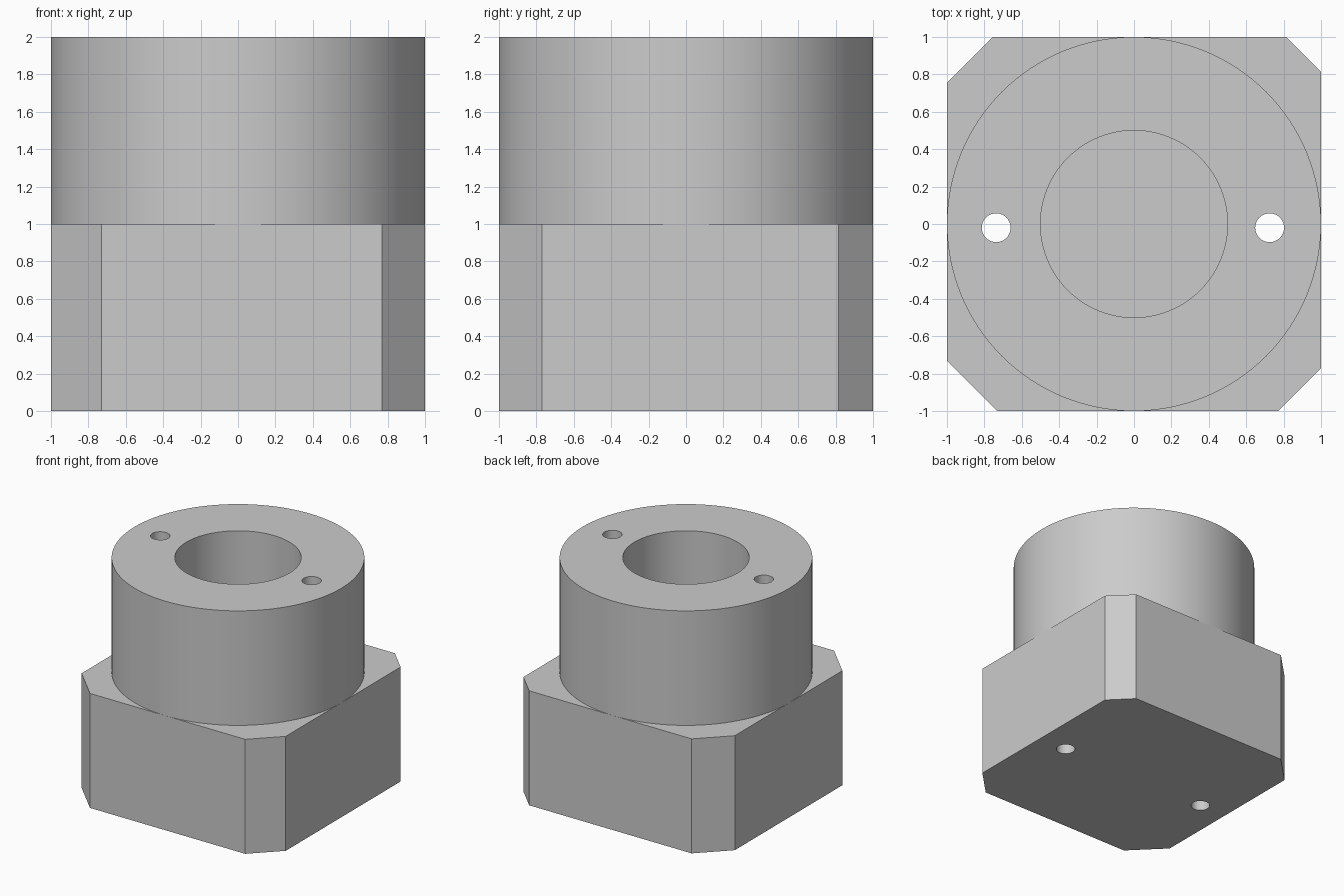
import bpy
import bmesh
from math import radians

cube = bpy.data.objects.get("Cube")
if cube:
    bpy.data.objects.remove(cube, do_unlink=True)

grey = bpy.data.materials.new("light grey")
grey.use_nodes = True
COLOUR = (0.6, 0.6, 0.6, 1)
grey.diffuse_color = COLOUR
grey.node_tree.nodes["Principled BSDF"].inputs["Base Color"].default_value = COLOUR


def cylinder(name, radius, bottom, top, x=0, y=0, sides=96):
    bpy.ops.mesh.primitive_cylinder_add(
        vertices=sides, radius=radius, depth=top - bottom,
        location=(x, y, (bottom + top) / 2))
    obj = bpy.context.object
    obj.name = name
    obj.data.materials.append(grey)
    return obj


def prism(name, outline, bottom, top):
    bm = bmesh.new()
    face = bm.faces.new([bm.verts.new((x, y, bottom)) for x, y in outline])
    side = bmesh.ops.extrude_face_region(bm, geom=[face])
    verts = [g for g in side["geom"] if isinstance(g, bmesh.types.BMVert)]
    bmesh.ops.translate(bm, verts=verts, vec=(0, 0, top - bottom))
    bmesh.ops.recalc_face_normals(bm, faces=bm.faces)
    mesh = bpy.data.meshes.new(name)
    bm.to_mesh(mesh)
    bm.free()
    obj = bpy.data.objects.new(name, mesh)
    bpy.context.collection.objects.link(obj)
    mesh.materials.append(grey)
    return obj


def drill(obj, cutters):
    bpy.ops.object.select_all(action="DESELECT")
    bpy.context.view_layer.objects.active = obj
    obj.select_set(True)
    for cutter in cutters:
        mod = obj.modifiers.new("drill", "BOOLEAN")
        mod.operation = "DIFFERENCE"
        mod.solver = "EXACT"
        mod.object = cutter
        bpy.ops.object.modifier_apply(modifier=mod.name)
    bpy.ops.object.shade_smooth_by_angle(angle=radians(30))


# Square base with unequal corner chamfers, counter-clockwise from front left
chamfers = [(-1, -1, 0.27), (1, -1, 0.23), (1, 1, 0.185), (-1, 1, 0.245)]
outline = []
for sx, sy, c in chamfers:
    corner = [(sx, sy * (1 - c)), (sx * (1 - c), sy)]
    outline += corner if sx * sy > 0 else corner[::-1]
base = prism("base", outline, 0, 1)

# Round collar standing on the base
collar = cylinder("collar", 1, 1, 2, sides=128)

# Central bore down to the base, and two pin holes right through
bore = cylinder("bore_cutter", 0.5, 0.9, 2.1)
pins = [cylinder("pin_hole_cutter", 0.077, -0.1, 2.1, x, -0.02, 48)
        for x in (-0.737, 0.725)]
drill(base, pins)
drill(collar, [bore] + pins)
for cutter in [bore] + pins:
    bpy.data.objects.remove(cutter, do_unlink=True)
